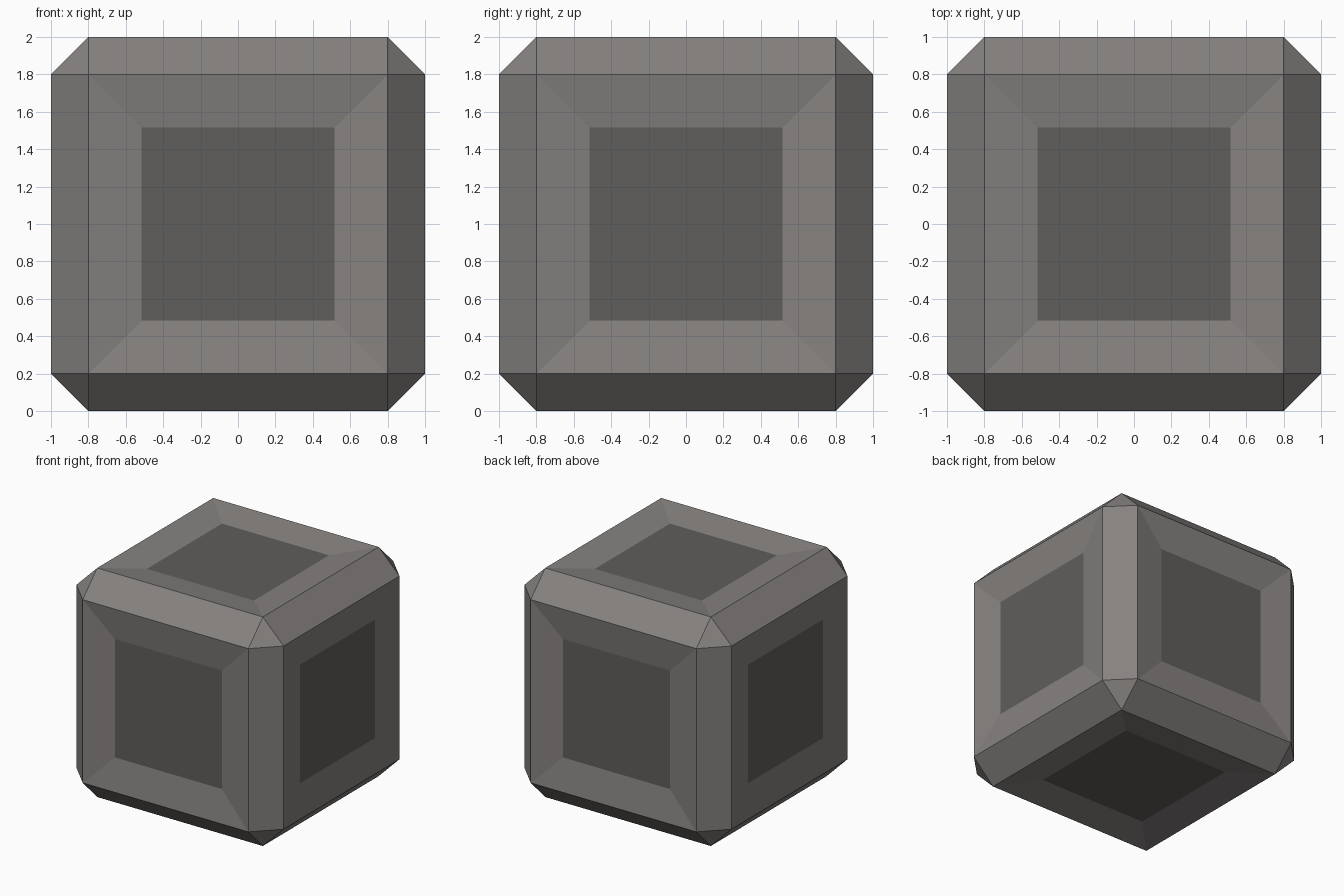
import bpy, bmesh

cube = bpy.data.objects.get("Cube")
if cube:
    bpy.data.objects.remove(cube, do_unlink=True)


def material(name, color):
    mat = bpy.data.materials.new(name)
    mat.use_nodes = True
    mat.diffuse_color = color
    mat.node_tree.nodes["Principled BSDF"].inputs["Base Color"].default_value = color
    return mat


HALF, CHAMFER, BORDER, DEPTH = 1.0, 0.2, 0.4, 0.04

bm = bmesh.new()
bmesh.ops.create_cube(bm, size=2 * HALF)

# Chamfered edges with triangular corners
bmesh.ops.bevel(bm, geom=bm.edges[:], offset=CHAMFER, offset_type='OFFSET',
                segments=1, profile=0.5, affect='EDGES')
bm.normal_update()

# Shallow sunken panel on each of the six sides
sides = [f for f in bm.faces if max(abs(c) for c in f.normal) > 0.99]
bmesh.ops.inset_individual(bm, faces=sides, thickness=BORDER, depth=0)
for panel in sides:
    inward = -panel.normal.copy() * DEPTH
    for v in panel.verts:
        v.co += inward
    panel.material_index = 1

# Stand on the ground
bmesh.ops.translate(bm, verts=bm.verts[:], vec=(0, 0, HALF))
bmesh.ops.recalc_face_normals(bm, faces=bm.faces[:])

mesh = bpy.data.meshes.new("stone_block")
bm.to_mesh(mesh)
bm.free()
mesh.materials.append(material("warm grey stone", (0.235, 0.222, 0.214, 1)))
mesh.materials.append(material("dark grey panel", (0.118, 0.112, 0.107, 1)))
block = bpy.data.objects.new("stone_block", mesh)
bpy.context.collection.objects.link(block)
